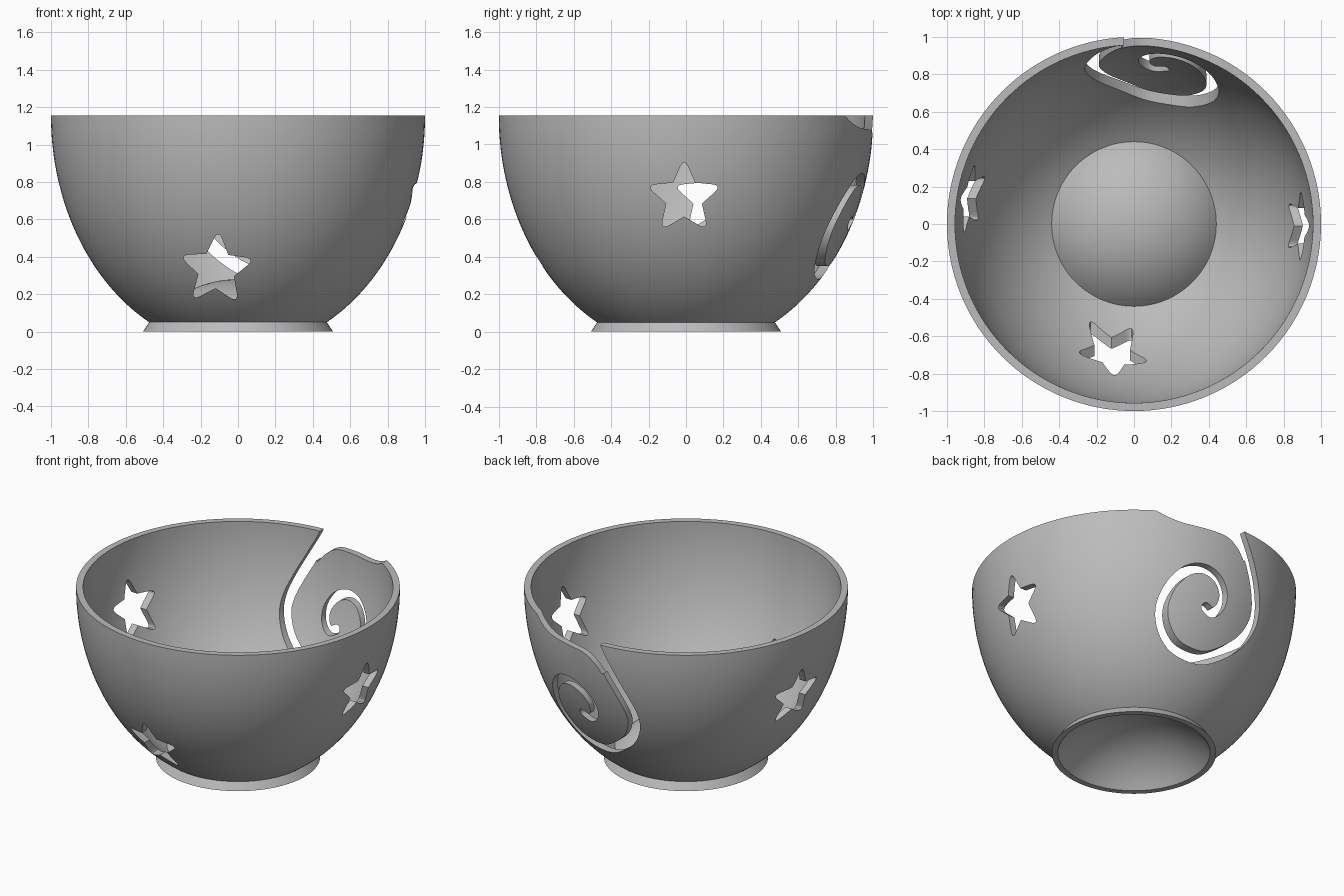
import bpy, bmesh, math
from mathutils import Vector

if "Cube" in bpy.data.objects:
    bpy.data.objects.remove(bpy.data.objects["Cube"], do_unlink=True)

RIM = 1.155
grey = bpy.data.materials.new("clay_grey")
grey.use_nodes = True
grey.diffuse_color = (0.5, 0.5, 0.5, 1)
grey.node_tree.nodes["Principled BSDF"].inputs["Base Color"].default_value = (0.5, 0.5, 0.5, 1)


def make_object(name, bm):
    bmesh.ops.recalc_face_normals(bm, faces=bm.faces)
    mesh = bpy.data.meshes.new(name)
    bm.to_mesh(mesh)
    bm.free()
    mesh.materials.append(grey)
    obj = bpy.data.objects.new(name, mesh)
    bpy.context.collection.objects.link(obj)
    return obj


def smooth_path(points, steps=6):
    """Catmull-Rom curve through 2D points."""
    p = [Vector(q) for q in points]
    p = [2 * p[0] - p[1]] + p + [2 * p[-1] - p[-2]]
    out = []
    for a, b, c, d in zip(p, p[1:], p[2:], p[3:]):
        for i in range(steps):
            t = i / steps
            out.append(0.5 * (2 * b + (c - a) * t + (2 * a - 5 * b + 4 * c - d) * t * t
                              + (3 * b - a - 3 * c + d) * t ** 3))
    return out + [p[-2]]


def prism(name, outline, axis, start, end):
    """Extrude a (side, height) outline along x or y."""
    bm = bmesh.new()

    def place(q, depth):
        return (depth, q[0], q[1]) if axis == "x" else (q[0], depth, q[1])
    near = [bm.verts.new(place(q, start)) for q in outline]
    far = [bm.verts.new(place(q, end)) for q in outline]
    caps = [bm.faces.new(near), bm.faces.new(far[::-1])]
    for i in range(len(near)):
        j = (i + 1) % len(near)
        bm.faces.new((near[j], near[i], far[i], far[j]))
    bmesh.ops.triangulate(bm, faces=caps)
    obj = make_object(name, bm)
    obj.hide_render = True
    return obj


def star(cx, cz, tilt=0.0, outer=0.215, inner=0.1):
    """Five-pointed star with rounded tips."""
    def polar(r, a):
        return Vector((cx + r * math.cos(a), cz + r * math.sin(a)))
    out = []
    for k in range(5):
        a = math.pi / 2 + tilt + k * math.tau / 5
        tip = polar(outer, a)
        v0, v1 = polar(inner, a - math.pi / 5), polar(inner, a + math.pi / 5)
        p, q = tip.lerp(v0, 0.4), tip.lerp(v1, 0.4)
        out.append(v0)
        for i in range(9):
            t = i / 8
            out.append(p.lerp(tip, t).lerp(tip.lerp(q, t), t))
    return out


def ellipse(a, b, r0, r1, n):
    """Bowl wall profile from radius r0 to r1, hanging below the rim."""
    t0, t1 = math.acos(r0 / a), math.acos(r1 / a)
    ts = [t0 + (t1 - t0) * i / n for i in range(n + 1)]
    return [(a * math.cos(t), RIM - b * math.sin(t)) for t in ts]


def dome(radius, base, height, n=14):
    """Raised floor cap profile from the edge to the centre."""
    big = (radius ** 2 + height ** 2) / (2 * height)
    half = math.asin(radius / big)
    return [(big * math.sin(half * (1 - i / n)),
             base + height - big + big * math.cos(half * (1 - i / n))) for i in range(n + 1)]


def lathe(name, profile, n=128):
    """Turn a profile whose two ends lie on the z axis into a closed solid."""
    bm = bmesh.new()
    poles = [bm.verts.new((0, 0, profile[i][1])) for i in (0, -1)]
    rings = [[bm.verts.new((r * math.cos(math.tau * k / n), r * math.sin(math.tau * k / n), z))
              for k in range(n)] for r, z in profile[1:-1]]
    for k in range(n):
        j = (k + 1) % n
        for a, b in zip(rings, rings[1:]):
            bm.faces.new((a[k], a[j], b[j], b[k]))
        bm.faces.new((poles[0], rings[0][j], rings[0][k]))
        bm.faces.new((poles[1], rings[-1][k], rings[-1][j]))
    return make_object(name, bm)


def carve(target, cutter):
    """Subtract the cutter with the first solver that removes a sensible volume."""
    before = bmesh.new()
    before.from_mesh(target.data)
    volume = abs(before.calc_volume())
    before.free()
    mod = target.modifiers.new(cutter.name, "BOOLEAN")
    mod.operation = "DIFFERENCE"
    mod.object = cutter
    for solver in ("MANIFOLD", "EXACT", "FLOAT"):
        mod.solver = solver
        bpy.context.view_layer.update()
        cut = bmesh.new()
        cut.from_object(target, bpy.context.evaluated_depsgraph_get())
        done = 0.8 * volume < abs(cut.calc_volume()) < 0.9999 * volume
        if done:
            cut.to_mesh(target.data)
        cut.free()
        if done:
            break
    target.modifiers.clear()
    bpy.data.objects.remove(cutter, do_unlink=True)


# Bowl shell with flared foot and raised floor, turned on a lathe
wall_out = ellipse(1.0, 1.256, 0.475, 1.0, 36)
wall_in = ellipse(0.957, 1.21, 0.957, 0.44, 36)
floor_edge = wall_in[-1][1]
bowl = lathe("bowl", dome(0.47, 0.0, 0.23)[::-1] + [(0.508, 0.0)] + wall_out + wall_in
             + dome(0.44, floor_edge, 0.28 - floor_edge)[1:])

# Spiral yarn slit: a ribbon around a centre line, tapering to the curl
centre = smooth_path([(0.03, 1.25), (-0.025, 1.12), (-0.1, 0.98), (-0.175, 0.83), (-0.22, 0.7),
                      (-0.215, 0.59), (-0.145, 0.465), (0.0, 0.35), (0.12, 0.315),
                      (0.27, 0.345), (0.375, 0.44), (0.42, 0.56), (0.395, 0.69),
                      (0.32, 0.785), (0.22, 0.815), (0.12, 0.78), (0.06, 0.7),
                      (0.06, 0.62), (0.105, 0.57), (0.16, 0.59)])
left, right = [], []
for i, p in enumerate(centre):
    d = (centre[min(i + 1, len(centre) - 1)] - centre[max(i - 1, 0)]).normalized()
    side = Vector((-d.y, d.x)) * (0.04 - 0.012 * i / len(centre))
    left.append(p + side)
    right.append(p - side)
end_cap = [centre[-1] + side * math.cos(a) + d * side.length * math.sin(a)
           for a in (math.pi * k / 8 for k in range(1, 8))]
carve(bowl, prism("spiral_cutter", left + end_cap + right[::-1], "y", 0.5, 1.3))

# Scooped rim leading the yarn into the slit
scoop_line = smooth_path([(0.54, RIM + 0.005), (0.46, 1.115), (0.36, 1.088), (0.2, 1.08),
                          (0.08, 1.068), (0.0, 1.02), (-0.06, 0.95)])
carve(bowl, prism("scoop_cutter", [Vector((0.54, 1.24))] + scoop_line
                  + [Vector((-0.09, 0.99)), Vector((0.01, 1.24))], "y", 0.48, 1.32))

# Star windows
carve(bowl, prism("front_star_cutter", star(-0.115, 0.332, -0.05), "y", -1.2, -0.46))
carve(bowl, prism("left_star_cutter", star(-0.01, 0.715), "x", 0.6, 1.2))
carve(bowl, prism("right_star_cutter", star(0.135, 0.715), "x", -1.2, -0.6))

# Smooth walls, crisp cut edges
bpy.ops.object.select_all(action="DESELECT")
bowl.select_set(True)
bpy.context.view_layer.objects.active = bowl
bpy.ops.object.shade_smooth_by_angle(angle=math.radians(30))
